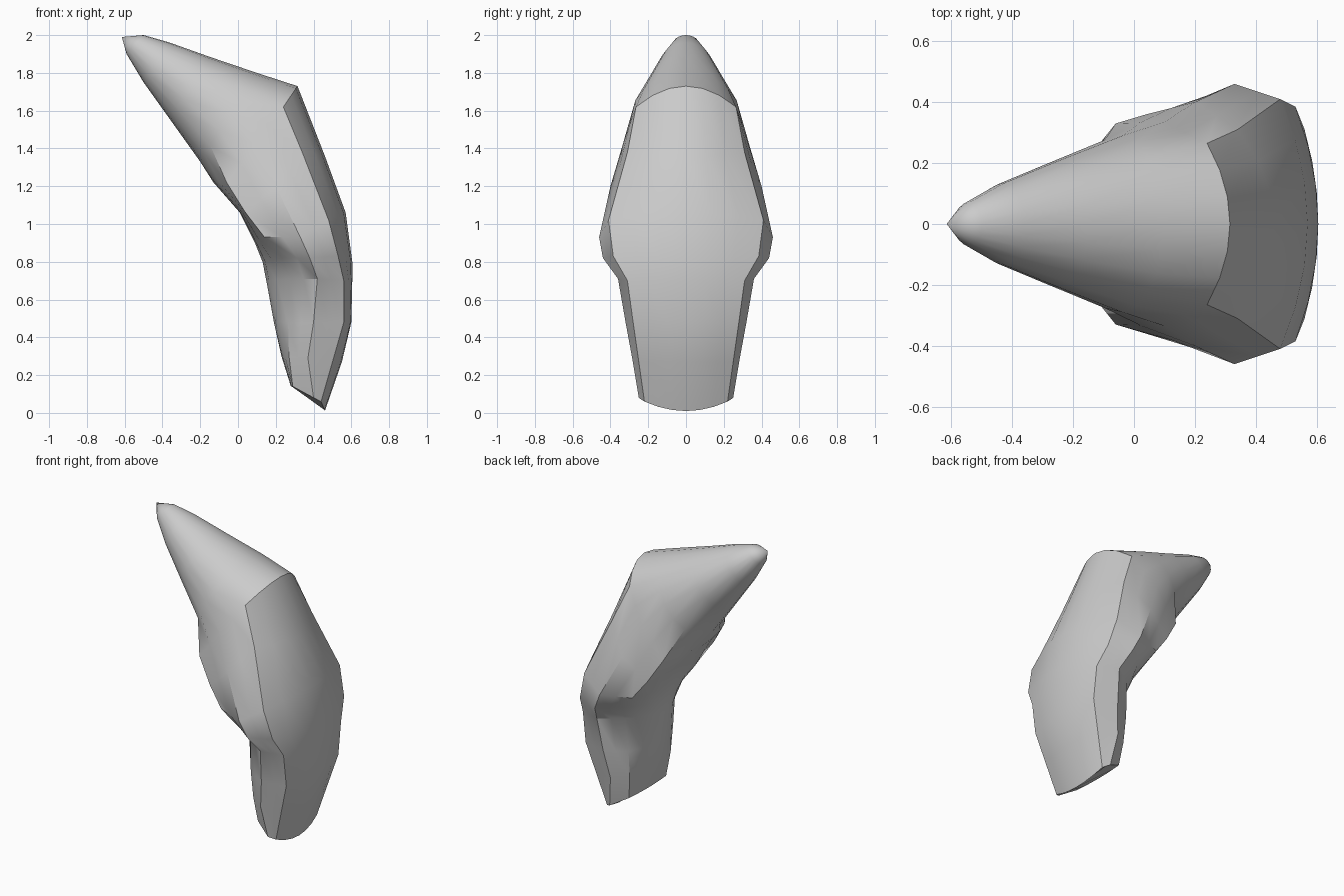
import bpy, bmesh
from math import sin, cos, radians

cube = bpy.data.objects.get("Cube")
if cube:
    bpy.data.objects.remove(cube, do_unlink=True)


def make_material(name, colour):
    mat = bpy.data.materials.new(name)
    mat.use_nodes = True
    mat.diffuse_color = colour
    mat.node_tree.nodes["Principled BSDF"].inputs["Base Color"].default_value = colour
    return mat


def mix(a, b, t):
    return tuple(p + (q - p) * t for p, q in zip(a, b))


def bowed(middle, corner, t):
    """Point on a curved face running from its middle out to its corner."""
    return (middle[0] + (corner[0] - middle[0]) * t * t,
            corner[1] * t,
            middle[2] + (corner[2] - middle[2]) * t * t)


def body_half_ring(outer, outer_corner, flank, inner_corner, inner):
    """Half a cross-section, from the outer middle round to the inner middle."""
    outer = (outer[0], 0, outer[1])
    inner = (inner[0], 0, inner[1])
    return [outer,
            bowed(outer, outer_corner, 1 / 3),
            bowed(outer, outer_corner, 2 / 3),
            outer_corner,
            mix(outer_corner, flank, .5),
            flank,
            mix(flank, inner_corner, .5),
            inner_corner,
            bowed(inner, inner_corner, 2 / 3),
            bowed(inner, inner_corner, 1 / 3),
            inner]


def cone_half_ring(top, bottom, width):
    """Half an ellipse matching the body's cross-section point for point."""
    ring = []
    for angle in (0, 17, 34, 50, 68, 86, 108, 130, 147, 164, 180):
        t = (1 - cos(radians(angle))) / 2
        x, z = mix(top, bottom, t)
        ring.append((x, width * sin(radians(angle)), z))
    return ring


def full_ring(half):
    """Mirror a half ring across the middle plane."""
    return half + [(x, -y, z) for x, y, z in reversed(half[1:-1])]


# Pointed cone: top edge, bottom edge, half width
cone = [((-.50, 2.0), (-.59, 1.90), .07),
        ((-.36, 1.96), (-.50, 1.75), .135),
        ((-.15, 1.885), (-.35, 1.54), .21),
        ((.10, 1.80), (-.20, 1.33), .29)]

# Body and root: outer middle, outer corner, flank, inner corner, inner middle
body = [((.315, 1.73), (.24, .265, 1.62), (.10, .335, 1.42), (-.06, .33, 1.22), (-.13, 1.22)),
        ((.46, 1.36), (.34, .31, 1.38), (.20, .40, 1.20), (.04, .36, 1.06), (.01, 1.06)),
        ((.57, 1.06), (.48, .41, 1.02), (.33, .46, .93), (.14, .38, .93), (.09, .90)),
        ((.605, .80), (.53, .385, .83), (.38, .44, .82), (.245, .33, .82), (.13, .80)),
        ((.605, .70), (.56, .31, .70), (.42, .36, .71), (.275, .26, .71), (.15, .70)),
        ((.60, .48), (.56, .28, .48), (.40, .32, .48), (.265, .24, .48), (.19, .48)),
        ((.55, .27), (.50, .25, .27), (.37, .285, .29), (.27, .22, .30), (.23, .30)),
        ((.46, .01), (.44, .22, .06), (.40, .25, .08), (.29, .20, .14), (.28, .14))]

rings = [full_ring(cone_half_ring(*row)) for row in cone]
rings += [full_ring(body_half_ring(*row)) for row in body]

# Skin the rings, close the tip to a point and cap the root
bm = bmesh.new()
loops = [[bm.verts.new(p) for p in ring] for ring in rings]
count = len(loops[0])
tip = bm.verts.new((-.615, 0, 1.99))
for i in range(count):
    j = (i + 1) % count
    bm.faces.new((tip, loops[0][i], loops[0][j]))
    for a, b in zip(loops, loops[1:]):
        bm.faces.new((a[i], b[i], b[j], a[j]))
bm.faces.new(loops[-1])
bmesh.ops.recalc_face_normals(bm, faces=bm.faces)

mesh = bpy.data.meshes.new("claw")
bm.to_mesh(mesh)
bm.free()
mesh.materials.append(make_material("plain grey", (.6, .6, .6, 1)))
claw = bpy.data.objects.new("claw", mesh)
bpy.context.collection.objects.link(claw)

# Smooth skin with crisp creases
bpy.ops.object.select_all(action='DESELECT')
claw.select_set(True)
bpy.context.view_layer.objects.active = claw
bpy.ops.object.shade_smooth_by_angle(angle=radians(32))
